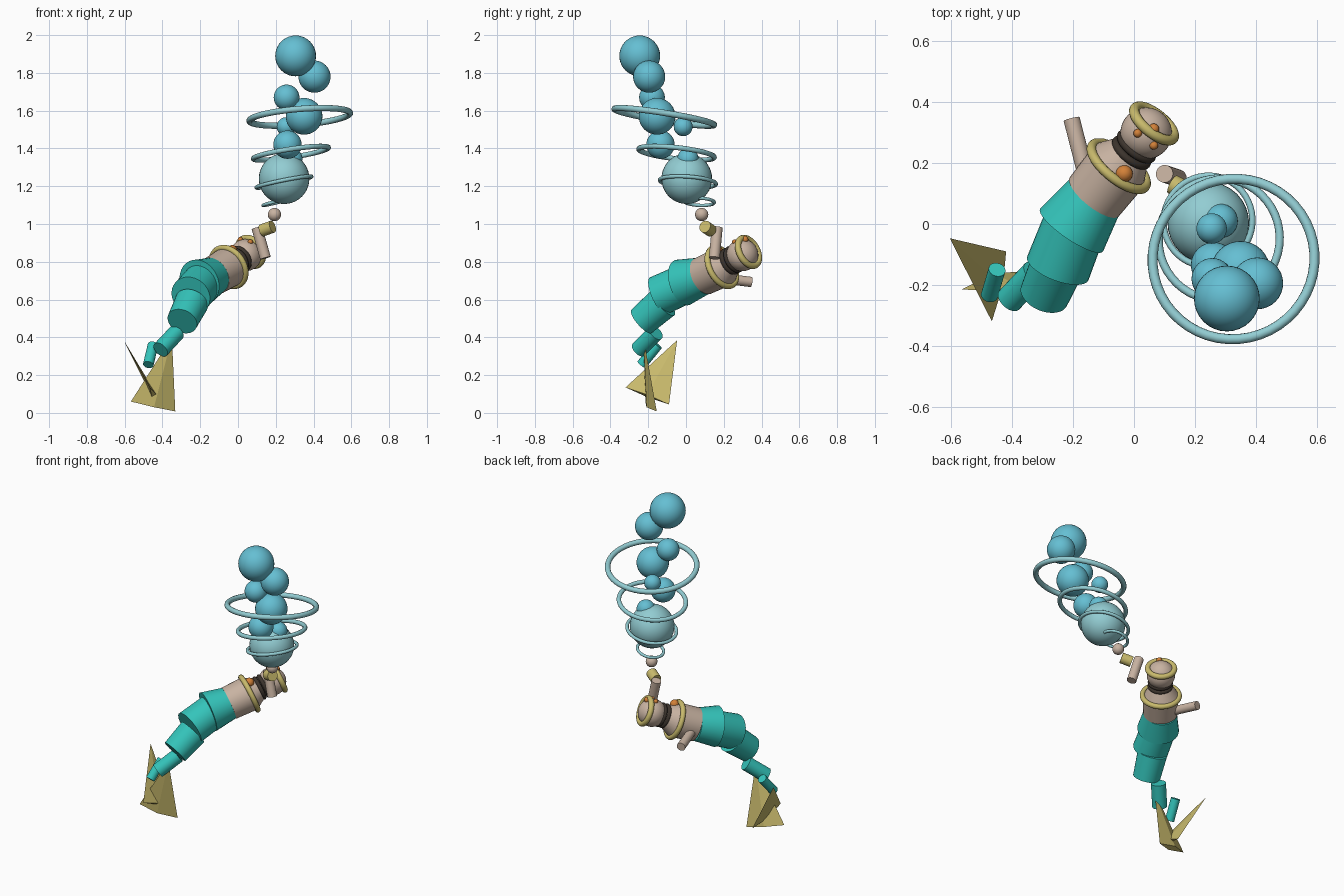
import bpy
from math import radians
from mathutils import Vector as V

if "Cube" in bpy.data.objects:
    bpy.data.objects.remove(bpy.data.objects["Cube"])


def material(name, rgb):
    m = bpy.data.materials.new(name)
    m.use_nodes = True
    m.diffuse_color = (*rgb, 1)
    m.node_tree.nodes["Principled BSDF"].inputs["Base Color"].default_value = (*rgb, 1)
    return m


TEAL = material("teal", (.035, .56, .50))
BLUE = material("bubble blue", (.13, .52, .65))
PALE = material("pale aqua", (.29, .61, .65))
SKIN = material("skin", (.58, .45, .36))
GOLD = material("gold", (.58, .49, .15))
ORANGE = material("orange", (.65, .22, .04))
DARK = material("dark brown", (.045, .034, .026))


def finish(name, mat, smooth=True):
    ob = bpy.context.object
    ob.name = name
    ob.data.materials.append(mat)
    if smooth:
        bpy.ops.object.shade_smooth_by_angle(angle=radians(40))
    return ob


def aim(axis):
    return V(axis).to_track_quat('Z', 'Y').to_euler()


def ball(name, mat, pos, r):
    bpy.ops.mesh.primitive_uv_sphere_add(segments=32, ring_count=20, radius=r, location=pos)
    return finish(name, mat)


def tube(name, mat, a, b, r1, r2=None):
    a, b = V(a), V(b)
    bpy.ops.mesh.primitive_cone_add(vertices=32, radius1=r1, radius2=r2 or r1,
                                    depth=(b - a).length, location=(a + b) / 2,
                                    rotation=aim(b - a))
    return finish(name, mat)


def ring(name, mat, pos, axis, big, small):
    bpy.ops.mesh.primitive_torus_add(major_segments=48, minor_segments=12, location=pos,
                                     rotation=aim(axis), major_radius=big, minor_radius=small)
    return finish(name, mat)


def fin(name, tip, left, right, thick):
    # flattened four-sided cone: broad across the base edge, thin through it
    tip, left, right = V(tip), V(left), V(right)
    mid = (left + right) / 2
    side = thick * (right - left).cross(tip - mid).normalized()
    base = [left, mid - side, right, mid + side]
    me = bpy.data.meshes.new(name)
    me.from_pydata(base + [tip], [], [(3, 2, 1, 0)] + [(i, (i + 1) % 4, 4) for i in range(4)])
    ob = bpy.data.objects.new(name, me)
    bpy.context.collection.objects.link(ob)
    me.materials.append(GOLD)


# rising bubbles
for i, (x, y, z, r) in enumerate([
        (.305, -.245, 1.89, .108), (.405, -.195, 1.78, .085), (.257, -.18, 1.67, .068),
        (.35, -.153, 1.57, .097), (.255, -.015, 1.515, .05), (.262, -.135, 1.42, .075),
        (.285, .01, 1.345, .056)]):
    ball(f"bubble_{i + 1}", BLUE, (x, y, z), r)
ball("large_bubble", PALE, (.244, .004, 1.24), .134)

# widening swirl of hoops
for i, (pos, axis, big, small) in enumerate([
        ((.327, -.115, 1.567), (-.08, .16, 1), .267, .0165),
        ((.28, -.05, 1.375), (-.15, .11, 1), .201, .0135),
        ((.243, .01, 1.222), (-.2, .07, 1), .149, .0105),
        ((.21, .07, 1.118), (-.25, .05, 1), .08, .009)]):
    ring(f"hoop_{i + 1}", PALE, pos, axis, big, small)

# torso, neck and head along one leaning axis
AXIS = V((.577, .72, .385)).normalized()
UP = (V((0, 0, 1)) - AXIS * AXIS.z).normalized()
waist, chest, neck = V((-.13, .09, .725)), V((-.05, .19, .772)), V((0, .245, .808))
head = V((.04, .298, .835))
tube("torso", SKIN, waist, chest, .103, .107)
tube("shoulders", SKIN, chest, neck, .105, .06)
tube("neck", SKIN, neck, head, .058)
ball("head", SKIN, head, .085)
ring("collar", GOLD, chest, AXIS, .11, .016)
ring("headband", GOLD, head + AXIS * .045, AXIS, .08, .017)
for i, step in enumerate((-.014, .014)):
    ring(f"necklace_{i + 1}", DARK, neck + AXIS * step, AXIS, .063, .013)
ball("pendant", ORANGE, (-.032, .165, .86), .028)
for name, pos, r in (("right_eye", (.012, .298, .917), .014),
                     ("left_eye", (.065, .312, .918), .018),
                     ("nose", (.065, .258, .905), .014)):
    ball(name, ORANGE, pos, r)

# arms
tube("right_arm", SKIN, (-.15, .13, .72), (-.205, .345, .693), .027)
tube("left_arm", SKIN, (.145, .15, .82), (.1, .165, .98), .029)
tube("left_cuff", GOLD, (.127, .13, .966), (.183, .1, .986), .033)
ball("left_hand", SKIN, (.193, .083, 1.05), .035)

# overlapping tail segments, each flaring towards the tip
for i, (a, b, r1, r2) in enumerate([
        (waist, (-.205, -.02, .69), .1, .125),
        ((-.19, .01, .69), (-.25, -.145, .62), .105, .108),
        ((-.245, -.12, .585), (-.295, -.235, .485), .09, .082),
        ((-.325, -.16, .425), (-.41, -.25, .335), .045, .045),
        ((-.45, -.15, .36), (-.475, -.235, .255), .028, .028)]):
    tube(f"tail_segment_{i + 1}", TEAL, a, b, r1, r2)

# tail fins
fin("front_fin", (-.35, -.225, .4), (-.567, -.215, .06), (-.332, -.155, .008), .025)
fin("side_fin", (-.605, -.047, .385), (-.42, -.09, .045), (-.467, -.32, .135), .014)
